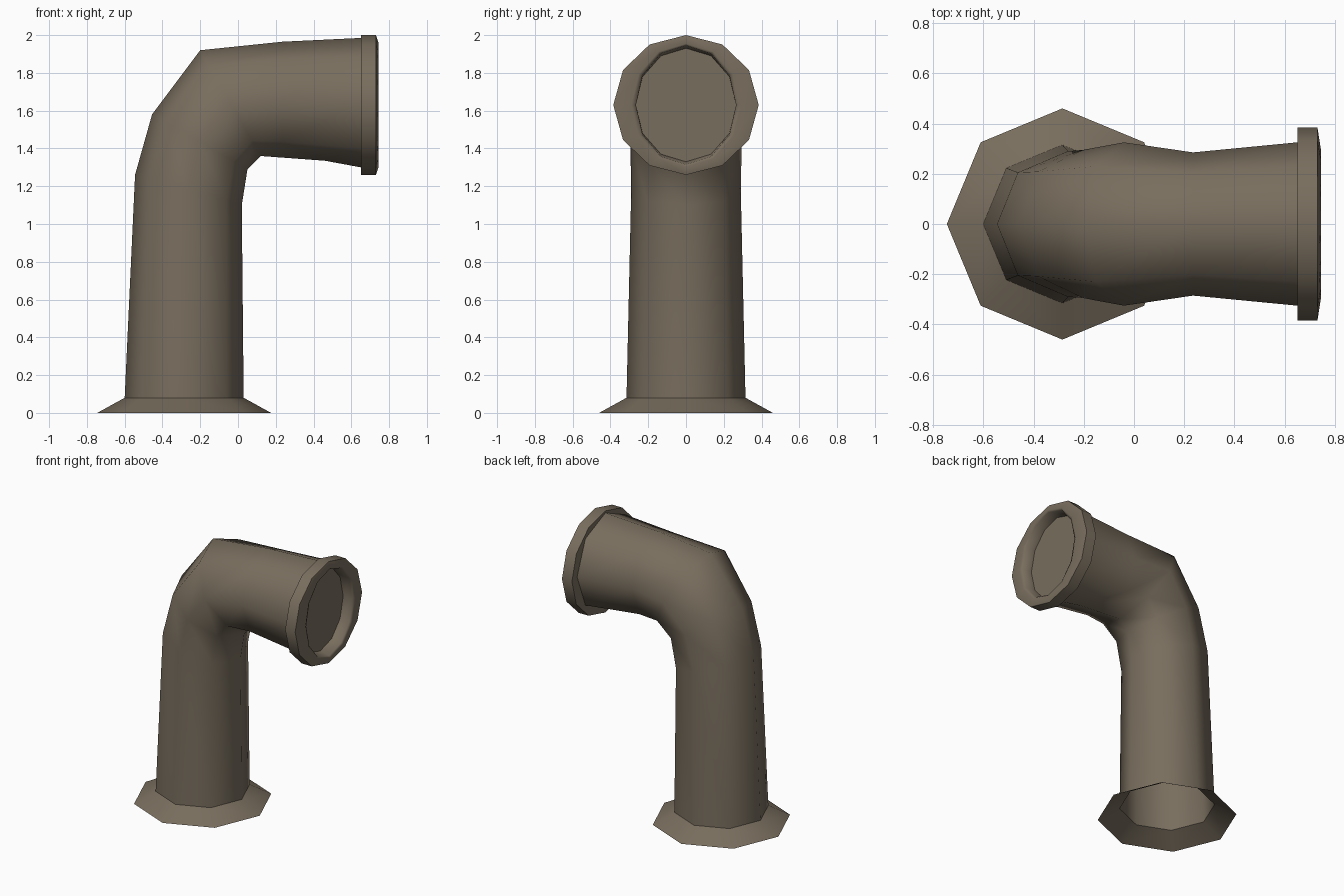
import bpy, bmesh, math
from mathutils import Vector

if "Cube" in bpy.data.objects:
    bpy.data.objects.remove(bpy.data.objects["Cube"])

mat = bpy.data.materials.new("weathered bronze")
mat.diffuse_color = (0.19, 0.155, 0.112, 1)
mat.use_nodes = True
mat.node_tree.nodes["Principled BSDF"].inputs["Base Color"].default_value = mat.diffuse_color


def ring(a, b, half_y, sides):
    """Ring through outer point a and inner point b (x, z), with half width in y."""
    a, b = Vector((a[0], 0, a[1])), Vector((b[0], 0, b[1]))
    mid, arm = (a + b) / 2, (a - b) / 2
    pts = []
    for i in range(sides):
        t = 2 * math.pi * i / sides
        pts.append(mid + arm * math.cos(t) + Vector((0, half_y * math.sin(t), 0)))
    return pts


def loft(name, rings, closed=False, cap_end=False, angle=52):
    bm = bmesh.new()
    loops = [[bm.verts.new(p) for p in r] for r in rings]
    pairs = list(zip(loops, loops[1:]))
    if closed:
        pairs.append((loops[-1], loops[0]))
    n = len(loops[0])
    for lo, hi in pairs:
        for i in range(n):
            j = (i + 1) % n
            bm.faces.new((lo[i], lo[j], hi[j], hi[i]))
    if cap_end:
        bm.faces.new(loops[-1])
    bmesh.ops.recalc_face_normals(bm, faces=bm.faces)
    me = bpy.data.meshes.new(name)
    bm.to_mesh(me)
    bm.free()
    me.materials.append(mat)
    ob = bpy.data.objects.new(name, me)
    bpy.context.collection.objects.link(ob)
    bpy.ops.object.select_all(action='DESELECT')
    ob.select_set(True)
    bpy.context.view_layer.objects.active = ob
    bpy.ops.object.shade_smooth_by_angle(angle=math.radians(angle))
    return ob


# Eight-sided bent pipe: flared foot, upright, elbow, mouth
sections = [
    ((-0.745, 0.0), (0.175, 0.0), 0.46),
    ((-0.60, 0.08), (0.03, 0.08), 0.315),
    ((-0.545, 1.26), (0.02, 1.10), 0.29),
    ((-0.455, 1.58), (0.05, 1.29), 0.295),
    ((-0.20, 1.92), (0.12, 1.36), 0.325),
    ((0.235, 1.965), (0.235, 1.345), 0.285),
    ((0.65, 1.985), (0.65, 1.30), 0.325),
]
rings = [ring(a, b, w, 8) for a, b, w in sections]
rings[5][4] = Vector((0.46, 0, 1.335))   # underside fold behind the mouth
loft("bent_pipe", rings)

# Twelve-sided collar with a shallow recess, closed by a back plate
def oval(x, ry, rz):
    return ring((x, 1.63 + rz), (x, 1.63 - rz), ry, 12)

loft("mouth_collar", [oval(0.65, 0.30, 0.33), oval(0.65, 0.385, 0.37),
                      oval(0.73, 0.385, 0.37), oval(0.745, 0.29, 0.325),
                      oval(0.735, 0.265, 0.315), oval(0.66, 0.265, 0.30)], closed=True, angle=70)
loft("mouth_plate", [oval(0.65, 0.27, 0.305), oval(0.662, 0.27, 0.305)], cap_end=True)
